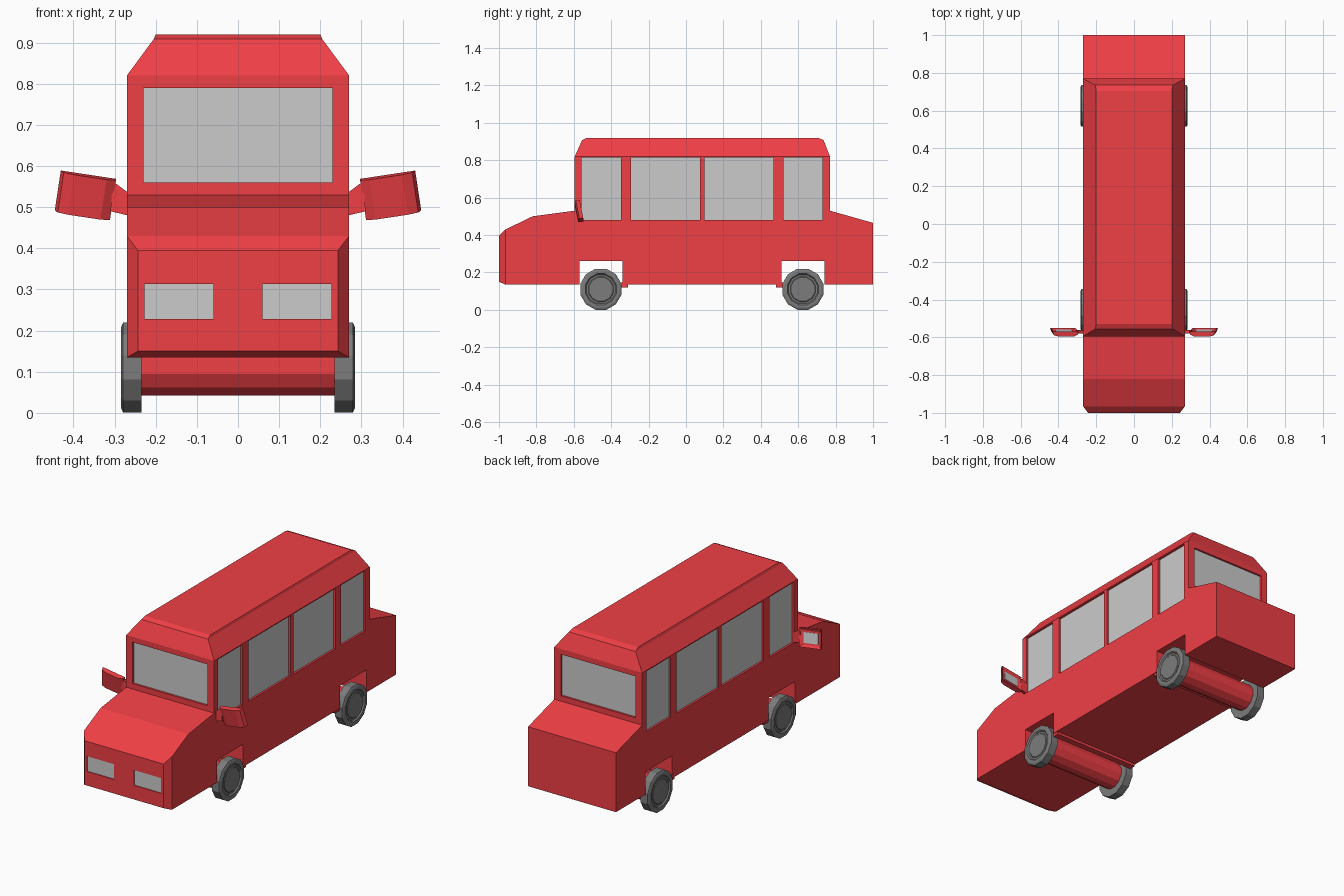
import bpy, bmesh, math
from mathutils import Matrix, Vector

if "Cube" in bpy.data.objects:
    bpy.data.objects.remove(bpy.data.objects["Cube"])


def material(name, rgb):
    m = bpy.data.materials.new(name)
    m.diffuse_color = (*rgb, 1)
    m.use_nodes = True
    m.node_tree.nodes["Principled BSDF"].inputs["Base Color"].default_value = m.diffuse_color
    return m


RED = material("red_paint", (0.87, 0.05, 0.06))
DARK = material("dark_rubber", (0.2, 0.2, 0.2))


def finish(name, bm, mat=None):
    bmesh.ops.recalc_face_normals(bm, faces=bm.faces[:])
    me = bpy.data.meshes.new(name)
    bm.to_mesh(me)
    bm.free()
    ob = bpy.data.objects.new(name, me)
    bpy.context.collection.objects.link(ob)
    if mat:
        me.materials.append(mat)
    return ob


def add_box(bm, x, y, z):
    """Box from (min, max) ranges."""
    c = [(a[0] + a[1]) / 2 for a in (x, y, z)]
    d = [abs(a[1] - a[0]) for a in (x, y, z)]
    bmesh.ops.create_cube(bm, size=1, matrix=Matrix.Translation(c) @ Matrix.Diagonal((*d, 1)))


def box(name, x, y, z, mat=None):
    bm = bmesh.new()
    add_box(bm, x, y, z)
    return finish(name, bm, mat)


def prism(points, offset):
    """Extrude a flat 3D polygon along an offset."""
    bm = bmesh.new()
    f = bm.faces.new([bm.verts.new(p) for p in points])
    r = bmesh.ops.extrude_face_region(bm, geom=[f], use_keep_orig=True)
    bmesh.ops.translate(bm, verts=[v for v in r["geom"] if isinstance(v, bmesh.types.BMVert)], vec=offset)
    bmesh.ops.recalc_face_normals(bm, faces=bm.faces[:])
    return bm


def lathe_x(name, profile, y, z, mat, n=12):
    """Turn an (x, radius) profile about an axle line parallel to x."""
    bm = bmesh.new()
    rings = []
    for x, r in profile:
        rings.append([bm.verts.new((x, y + r * math.sin(a), z + r * math.cos(a)))
                      for a in (2 * math.pi * (i + 0.5) / n for i in range(n))])
    for a, b in zip(rings, rings[1:]):
        for i in range(n):
            bm.faces.new((a[i], a[(i + 1) % n], b[(i + 1) % n], b[i]))
    bm.faces.new(rings[0])
    bm.faces.new(rings[-1])
    return finish(name, bm, mat)


def grow(bm, face, fn):
    """Extrude a face and place its new corners with fn."""
    r = bmesh.ops.extrude_discrete_faces(bm, faces=[face])
    new = r["faces"][0]
    for v in new.verts:
        v.co = fn(v.co.copy())
    return new


# Body shell: side profile with wheel arches, plus nose and roof
W = 0.27
side = [(-0.965, 0.135), (-0.965, 0.43), (-0.82, 0.5), (-0.595, 0.53), (-0.595, 0.82),
        (0.77, 0.82), (0.77, 0.53), (1, 0.465), (1, 0.135), (0.74, 0.135), (0.74, 0.26),
        (0.51, 0.26), (0.51, 0.135), (-0.34, 0.135), (-0.34, 0.26), (-0.57, 0.26), (-0.57, 0.135)]
bm = prism([(-W, y, z) for y, z in side], (2 * W, 0, 0))
nose = min(bm.faces, key=lambda f: f.calc_center_median().y)
grow(bm, nose, lambda c: Vector((math.copysign(0.243, c.x), -1, 0.15 if c.z < 0.3 else 0.395)))
roof = max(bm.faces, key=lambda f: f.calc_center_median().z)
for hx, y0, y1, z in ((0.205, -0.555, 0.735, 0.908), (0.2, -0.53, 0.705, 0.92)):
    roof = grow(bm, roof, lambda c: Vector((math.copysign(hx, c.x), y0 if c.y < 0 else y1, z)))
body = finish("body_shell", bm, RED)

# Recessed openings: name, ranges of the opening, outward axis, surface position, direction
openings = [("windscreen", (-0.23, 0.23), (0.56, 0.79), 1, -0.595, -1),
            ("rear_window", (-0.23, 0.23), (0.56, 0.79), 1, 0.77, 1)]
for s in (-1, 1):
    openings.append(("headlight", tuple(sorted((s * 0.06, s * 0.227))), (0.228, 0.313), 1, -1, -1))
    for span in ((-0.56, -0.348), (-0.295, 0.075), (0.1, 0.468), (0.52, 0.73)):
        openings.append(("side_window", span, (0.48, 0.815), 0, s * W, s))

cut = bmesh.new()
for name, span, z, axis, pos, d in openings:
    depth = 0.006 if name == "headlight" else 0.012
    hole = (pos - d * depth, pos + d * 0.03)
    slab = (pos - d * (depth + 0.01), pos - d * (depth - 0.001))
    add_box(cut, *((span, hole) if axis else (hole, span)), z)
    box(name, *((span, slab) if axis else (slab, span)), z)
cutter = finish("opening_cutter", cut)
cutter.hide_render = True
mod = body.modifiers.new("openings", "BOOLEAN")
mod.operation, mod.solver, mod.object = "DIFFERENCE", "EXACT", cutter
bpy.context.view_layer.objects.active = body
bpy.ops.object.modifier_apply(modifier=mod.name)
bpy.data.objects.remove(cutter)

# Wheels, axles and the sill lips beside the arches
for label, y, lip in (("front", -0.455, (-0.345, -0.31)), ("rear", 0.625, (0.48, 0.515))):
    lathe_x(label + "_axle", [(-0.24, 0.073), (0.24, 0.073)], y, 0.113, RED)
    box(label + "_sill_lip", (-0.265, 0.265), lip, (0.12, 0.15), RED)
    for s in (-1, 1):
        tyre = [(0.235, 0.1135), (0.279, 0.1135), (0.284, 0.102), (0.284, 0.086), (0.277, 0.08), (0.277, 0.07), (0.28, 0.066)]
        lathe_x(label + "_wheel", [(s * x, r) for x, r in tyre], y, 0.11, DARK)

# Door mirrors: rounded housing, recessed back, glass and arm
plan = [(-0.068, 0.012), (-0.068, -0.004), (-0.045, -0.016), (0.035, -0.016), (0.06, -0.008), (0.068, 0.012)]
for s in (-1, 1):
    place = (Matrix.Diagonal((s, 1, 1, 1)) @ Matrix.Translation((0.371, -0.571, 0.528))
             @ Matrix.Rotation(-0.15, 4, "Y") @ Matrix.Rotation(0.2, 4, "X"))
    bm = prism([(x, y, -0.05) for x, y in plan], (0, 0, 0.1))
    back = max(bm.faces, key=lambda f: f.calc_center_median().y)
    bmesh.ops.inset_region(bm, faces=[back], thickness=0.02, depth=0)
    bmesh.ops.translate(bm, verts=back.verts[:], vec=(0, -0.008, 0))
    bm.transform(place)
    finish("mirror_housing", bm, RED)
    bm = bmesh.new()
    add_box(bm, (-0.045, 0.045), (0.002, 0.006), (-0.028, 0.028))
    bm.transform(place)
    finish("mirror_glass", bm)
    arm = [(0.26, 0.478), (0.31, 0.49), (0.305, 0.552), (0.295, 0.556), (0.26, 0.53)]
    bm = prism([(s * x, -0.58, z) for x, z in arm], (0, 0.018, 0))
    finish("mirror_arm", bm, RED)
